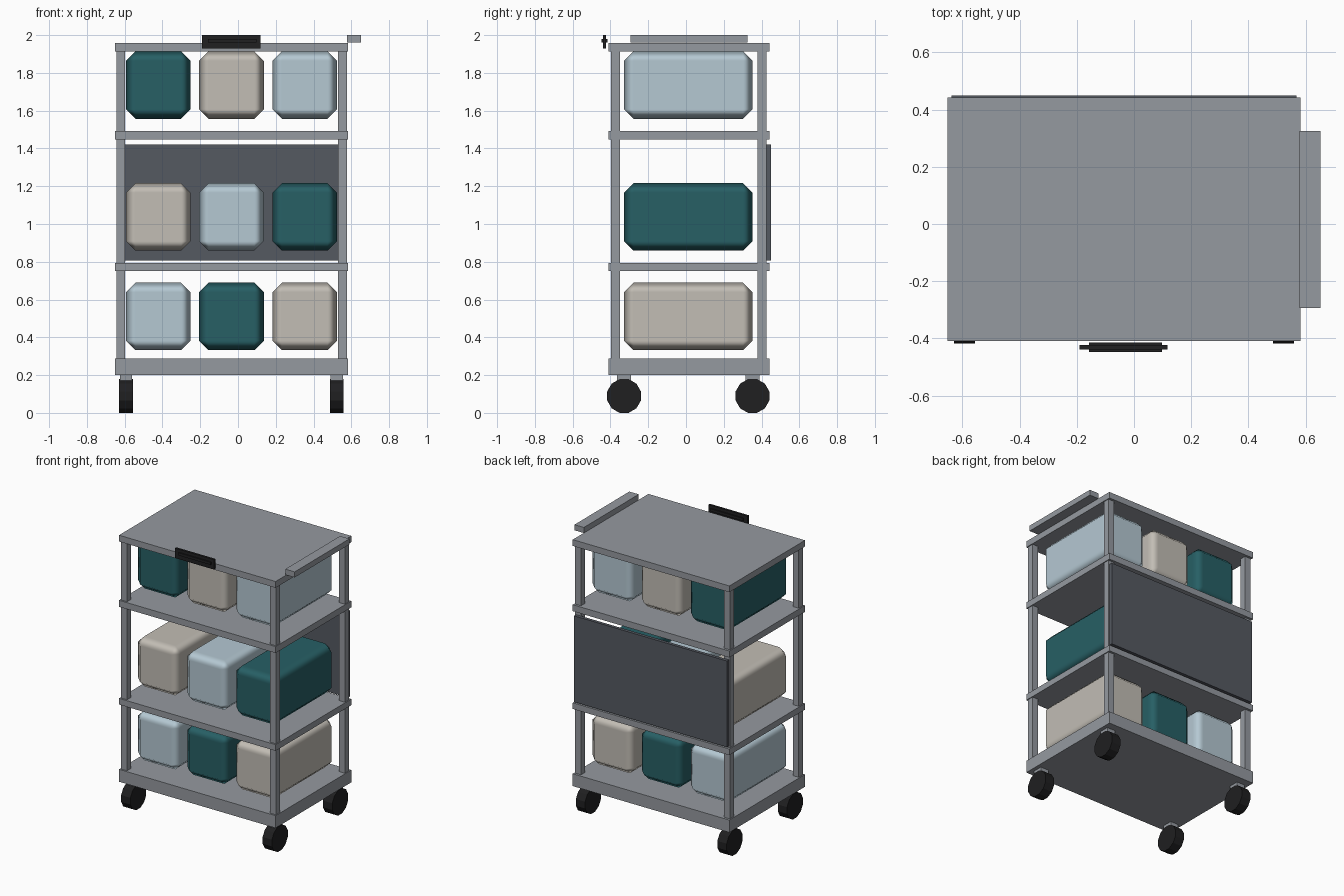
import bpy
from math import radians

if "Cube" in bpy.data.objects:
    bpy.data.objects.remove(bpy.data.objects["Cube"])


def material(name, rgb):
    m = bpy.data.materials.new(name)
    m.diffuse_color = (*rgb, 1)
    m.use_nodes = True
    m.node_tree.nodes["Principled BSDF"].inputs["Base Color"].default_value = m.diffuse_color
    return m


FRAME = material("frame_grey", (0.30, 0.32, 0.35))
PANEL = material("dark_grey", (0.09, 0.10, 0.12))
BLACK = material("black", (0.014, 0.014, 0.015))
TEAL = material("teal", (0.02, 0.115, 0.13))
BEIGE = material("beige", (0.54, 0.51, 0.46))
BLUE = material("pale_blue", (0.46, 0.58, 0.65))


def box(name, x, y, z, mat):
    """Box from (min, max) ranges on each axis."""
    bpy.ops.mesh.primitive_cube_add(size=1, location=[sum(r) / 2 for r in (x, y, z)])
    ob = bpy.context.object
    ob.name = name
    ob.scale = [r[1] - r[0] for r in (x, y, z)]
    bpy.ops.object.transform_apply(location=False, rotation=False, scale=True)
    ob.data.materials.append(mat)
    return ob


# Base tray, two shelves and top
X, Y = (-0.652, 0.583), (-0.409, 0.443)
for name, z in (("base_tray", (0.2, 0.288)), ("lower_shelf", (0.75, 0.794)),
                ("upper_shelf", (1.447, 1.493)), ("top_board", (1.912, 1.957))):
    box(name, X, Y, z, FRAME)

# Corner posts
for sx, x in (("left", (-0.644, -0.597)), ("right", (0.53, 0.577))):
    for sy, y in (("front", (-0.397, -0.35)), ("back", (0.379, 0.426))):
        box(f"{sy}_{sx}_post", x, y, (0.27, 1.93), FRAME)

# Back panel behind the middle tier
box("back_panel", (-0.638, 0.568), (0.426, 0.449), (0.806, 1.42), PANEL)

# Push handle on the right side
box("push_handle", (0.578, 0.652), (-0.293, 0.325), (1.96, 2.0), FRAME)

# Front plate with a raised grip bar
box("front_plate", (-0.19, 0.118), (-0.439, -0.423), (1.93, 2.0), BLACK)
box("front_grip", (-0.158, 0.098), (-0.447, -0.415), (1.96, 1.979), BLACK)

# Casters
for sx, x in (("left", -0.593), ("right", 0.523)):
    for sy, y in (("front", -0.328), ("back", 0.352)):
        box(f"{sy}_{sx}_caster_mount", (x - 0.032, x + 0.032), (y - 0.036, y + 0.036),
            (0.165, 0.2), FRAME)
        bpy.ops.mesh.primitive_cylinder_add(vertices=12, radius=0.0925, depth=0.073,
                                            rotation=(0, 0, radians(15)))
        wheel = bpy.context.object
        wheel.name = f"{sy}_{sx}_wheel"
        bpy.ops.object.transform_apply(location=False, rotation=True, scale=False)
        wheel.rotation_euler = (0, radians(90), 0)
        wheel.location = (x, y, 0.0895)
        wheel.data.materials.append(BLACK)

# Storage bins with soft chamfered edges, three per tier
rows = (("bottom", 0.332, (BLUE, TEAL, BEIGE)),
        ("middle", 0.859, (BEIGE, BLUE, TEAL)),
        ("top", 1.557, (TEAL, BEIGE, BLUE)))
for row, z, mats in rows:
    for i, mat in enumerate(mats):
        x = -0.422 + i * 0.3875
        ob = box(f"{row}_bin_{i + 1}", (x - 0.171, x + 0.171), (-0.328, 0.352),
                 (z, z + 0.357), mat)
        bpy.ops.object.shade_smooth()
        bevel = ob.modifiers.new("soft_edges", "BEVEL")
        bevel.width = 0.05
        bevel.segments = 1
        bevel.harden_normals = True
